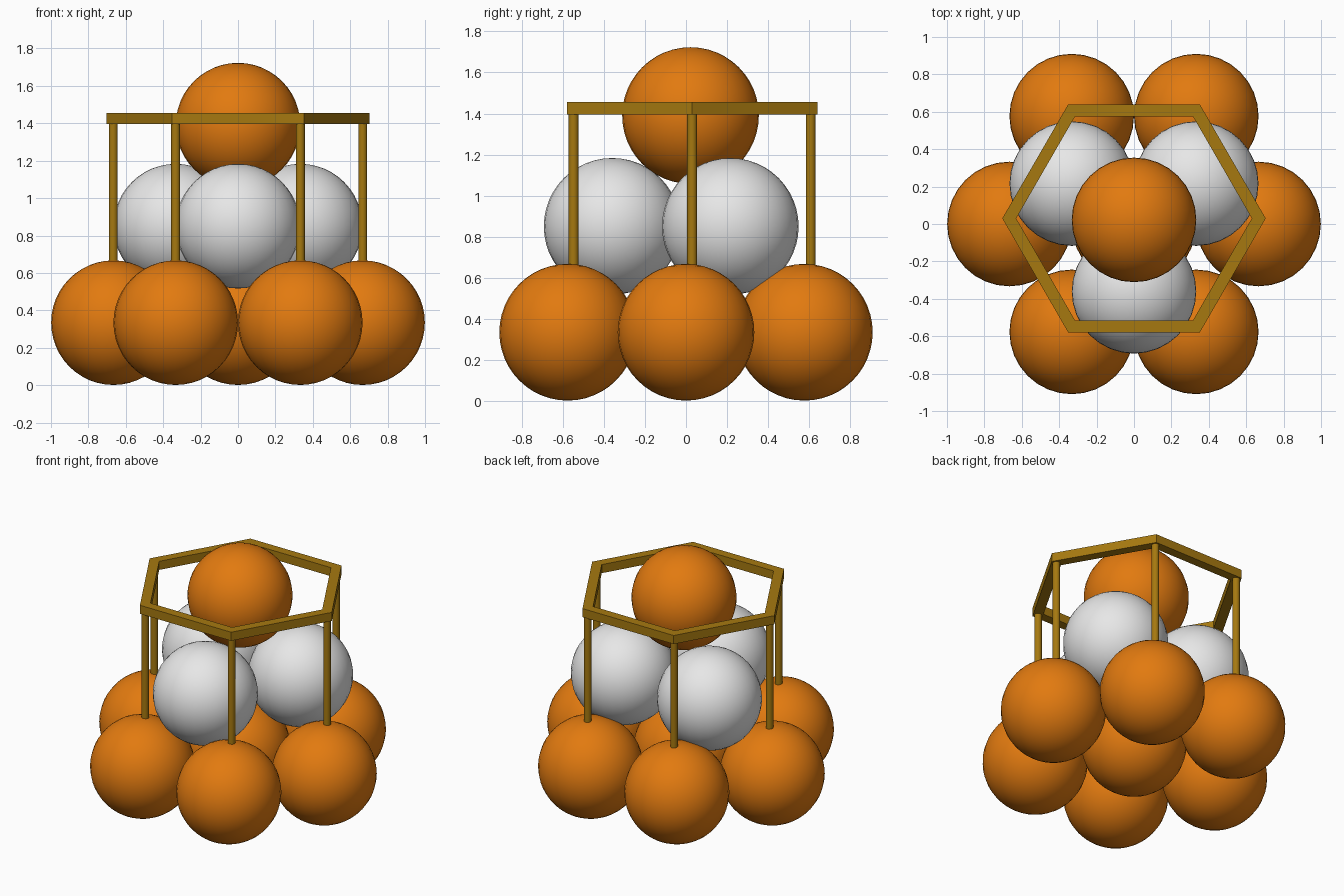
import bpy, bmesh, math

cube = bpy.data.objects.get("Cube")
if cube:
    bpy.data.objects.remove(cube, do_unlink=True)

R = 0.333          # ball radius
FRAME_Y = 0.03     # frame centre


def material(name, rgb):
    m = bpy.data.materials.new(name)
    m.use_nodes = True
    col = (*rgb, 1.0)
    m.diffuse_color = col
    bsdf = next(n for n in m.node_tree.nodes if n.type == 'BSDF_PRINCIPLED')
    bsdf.inputs["Base Color"].default_value = col
    return m


orange = material("orange", (0.76, 0.195, 0.005))
white = material("white", (0.80, 0.80, 0.80))
brass = material("dark brass", (0.38, 0.19, 0.005))


def finish(name, mat):
    ob = bpy.context.object
    ob.name = ob.data.name = name
    ob.data.materials.append(mat)
    bpy.ops.object.shade_smooth_by_angle(angle=math.radians(40))
    return ob


def ball(name, loc, mat):
    bpy.ops.mesh.primitive_uv_sphere_add(segments=32, ring_count=24, radius=R, location=loc)
    return finish(name, mat)


def ring_point(radius, i, count, start=0.0):
    a = math.radians(start) + math.tau * i / count
    return radius * math.cos(a), radius * math.sin(a)


# Bottom layer: one ball surrounded by six
ball("base_ball_centre", (0, 0, 0.334), orange)
for i in range(6):
    x, y = ring_point(2 * R, i, 6)
    ball(f"base_ball_{i + 1}", (x, y, 0.334), orange)

# Middle layer: three balls, one at the front
for i in range(3):
    x, y = ring_point(0.384, i, 3, -90)
    ball(f"middle_ball_{i + 1}", (x, y + 0.024, 0.85), white)

# Top ball
ball("top_ball", (0, 0.022, 1.39), orange)

# Posts from the base balls up to the frame
z0, z1 = 0.64, 1.40
for i in range(6):
    x, y = ring_point(0.667, i, 6)
    bpy.ops.mesh.primitive_cylinder_add(vertices=16, radius=0.024, depth=z1 - z0,
                                        location=(x, y + FRAME_Y, (z0 + z1) / 2))
    finish(f"post_{i + 1}", brass)

# Hexagonal frame: rectangular section swept round six corners
bm = bmesh.new()
section = [(0.63, 1.395), (0.704, 1.395), (0.704, 1.455), (0.63, 1.455)]
corners = []
for i in range(6):
    row = []
    for r, z in section:
        x, y = ring_point(r, i, 6)
        row.append(bm.verts.new((x, y + FRAME_Y, z)))
    corners.append(row)
for i in range(6):
    a, b = corners[i], corners[(i + 1) % 6]
    for j in range(4):
        k = (j + 1) % 4
        bm.faces.new((a[j], b[j], b[k], a[k]))
bmesh.ops.recalc_face_normals(bm, faces=bm.faces)
mesh = bpy.data.meshes.new("hexagon_frame")
bm.to_mesh(mesh)
bm.free()
mesh.materials.append(brass)
bpy.context.collection.objects.link(bpy.data.objects.new("hexagon_frame", mesh))
